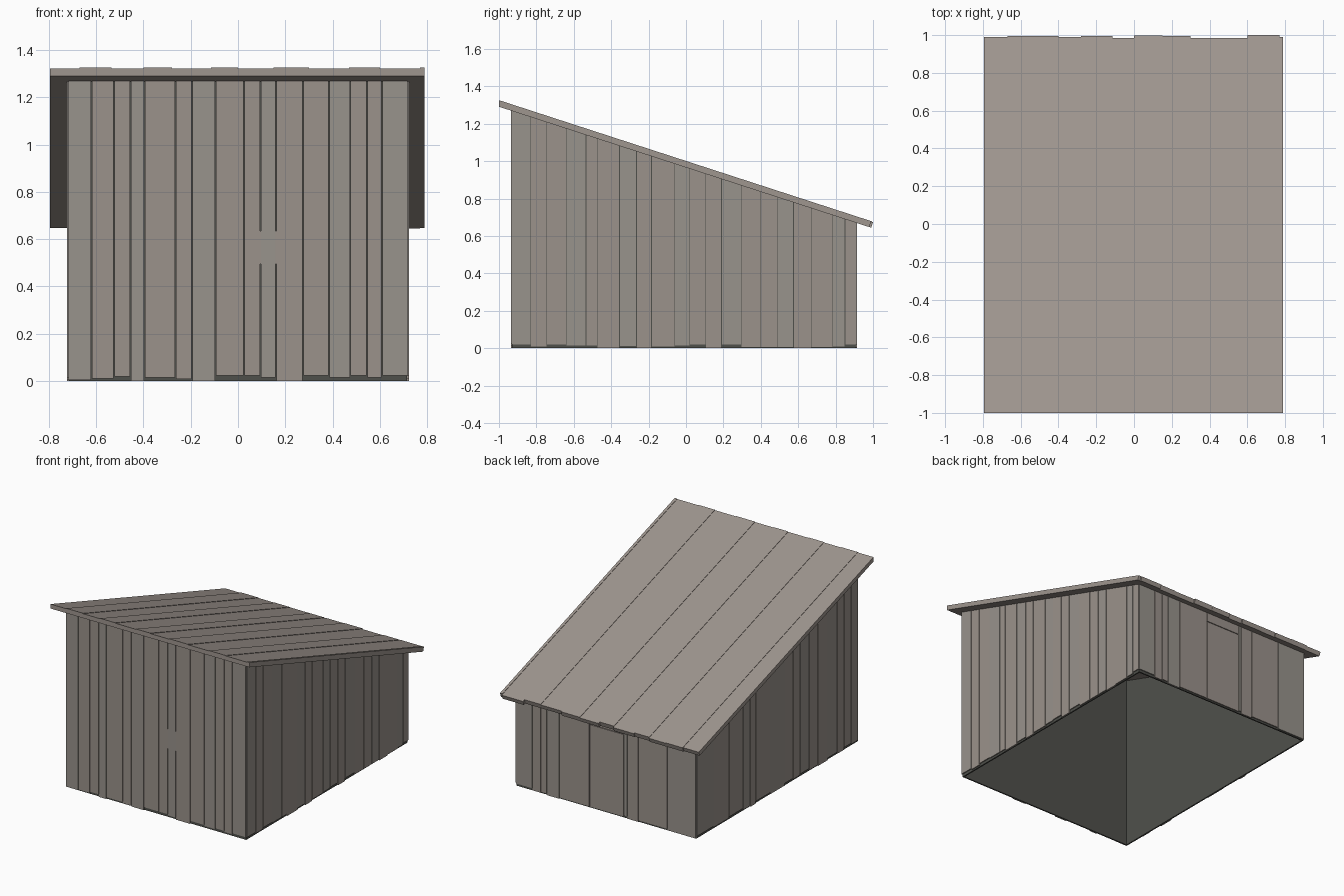
import bpy, bmesh
from mathutils import Vector

cube = bpy.data.objects.get("Cube")
if cube:
    bpy.data.objects.remove(cube, do_unlink=True)


def material(name, rgb):
    m = bpy.data.materials.new(name)
    m.use_nodes = True
    lin = [((c / 255 + 0.055) / 1.055) ** 2.4 for c in rgb] + [1]
    m.diffuse_color = lin
    m.node_tree.nodes["Principled BSDF"].inputs["Base Color"].default_value = lin
    return m


WOOD = [material("brown_wood", (155, 146, 139)), material("grey_wood", (152, 147, 140))]
ROOF = [material("roof_wood", (159, 150, 143))]
DARK = [material("dark_lining", (79, 80, 75))]

SLOPE = -0.325
GAP = 0.004
THICK = 0.007          # cladding planks
LINING = 0.01          # inner shell
X, Y0, Y1 = 0.716, -0.929, 0.907   # outside of the inner shell


def under_roof(y):
    return 0.966 + SLOPE * y


def prism(bm, points, push, mat=0):
    """Solid from a flat outline pushed along a vector."""
    a = [bm.verts.new(p) for p in points]
    b = [bm.verts.new(Vector(p) + Vector(push)) for p in points]
    faces = [bm.faces.new(a), bm.faces.new(b[::-1])]
    n = len(a)
    for i in range(n):
        faces.append(bm.faces.new((a[i], b[i], b[(i + 1) % n], a[(i + 1) % n])))
    for f in faces:
        f.material_index = mat


def panel(bm, p, q, z, push, mat=0):
    """Upright board between two ground points, cut to the roof slope."""
    prism(bm, [(p.x, p.y, z), (q.x, q.y, z), (q.x, q.y, under_roof(q.y) + 0.002),
               (p.x, p.y, under_roof(p.y) + 0.002)], push, mat)


def finish(bm, name, mats):
    bmesh.ops.recalc_face_normals(bm, faces=bm.faces)
    me = bpy.data.meshes.new(name)
    bm.to_mesh(me)
    bm.free()
    for m in mats:
        me.materials.append(m)
    ob = bpy.data.objects.new(name, me)
    bpy.context.collection.objects.link(ob)


def wall(name, cuts, lift, place, push):
    """Row of planks; lift is the height of each foot in thousandths."""
    bm = bmesh.new()
    for i, (u0, u1) in enumerate(zip(cuts, cuts[1:])):
        panel(bm, place(u0 + GAP / 2), place(u1 - GAP / 2), lift[i % len(lift)] / 1000,
              push, 0 if i % 3 else 1)
    finish(bm, name, WOOD)


# Front wall
front = [-.719, -.62, -.525, -.455, -.395, -.265, -.195, -.095, .025, .095, .16,
         .275, .385, .475, .545, .61, .719]
wall("front_wall", front, [4, 10, 18, 0, 14, 8, 0, 22, 22, 14, 0, 22, 15, 22, 15, 22],
     lambda u: Vector((u, Y0, 0)), (0, -THICK, 0))

# Back wall, with an opening where the door sits
back = [-.719, -.49, -.26, -.17, -.145, .13, .37, .47, .52, .585, .719]
wall("back_wall", back, [6, 14, 2, 18, 605, 10, 0, 12, 4, 18],
     lambda u: Vector((u, Y1, 0)), (0, THICK, 0))

# Side walls
right = [-.931, -.83, -.745, -.64, -.535, -.475, -.355, -.265, -.185, -.06, .02, .105,
         .19, .295, .40, .49, .575, .67, .785, .85, .909]
wall("plus_x_wall", right, [20, 10, 20, 15, 15, 0, 12, 0, 10, 15, 20, 0, 20, 6, 6, 6, 0, 6, 10, 20],
     lambda u: Vector((X, u, 0)), (THICK, 0, 0))
left = [-.931, -.85, -.77, -.69, -.58, -.47, -.37, -.27, -.19, -.09, .07, .24, .30,
        .38, .54, .72, .909]
wall("minus_x_wall", left, [12, 20, 4, 16, 0, 8, 20],
     lambda u: Vector((-X, u, 0)), (-THICK, 0, 0))

# Door in the back wall
bm = bmesh.new()
prism(bm, [(-.143, Y1, .01), (.126, Y1, .01), (.126, Y1, .6), (-.143, Y1, .6)], (0, THICK, 0))
finish(bm, "door", WOOD)

# Hollow dark lining, open underneath
bm = bmesh.new()
for s in (-1, 1):
    panel(bm, Vector((s * X, Y0, 0)), Vector((s * X, Y1, 0)), 0, (-s * LINING, 0, 0))
inner = X - LINING
for y, push in ((Y0, LINING), (Y1, -LINING)):
    panel(bm, Vector((-inner, y, 0)), Vector((inner, y, 0)), 0, (0, push, 0))
finish(bm, "inner_lining", DARK)

# Filler set flush in the seams of one front plank
bm = bmesh.new()
prism(bm, [(.085, Y0, .495), (.17, Y0, .495), (.17, Y0, .635), (.085, Y0, .635)],
      (0, 0.0005 - THICK, 0))
finish(bm, "front_filler", WOOD)

# Roof planks: butted, slightly uneven in height and at the back ends
bm = bmesh.new()
cuts = [-.795, -.67, -.535, -.4, -.28, -.115, 0, .15, .3, .47, .6, .77, .79]
ends = [.99, .996, .996, .99, .995, .985, .997, .995, .985, .985, 1, .99]
for i, (u0, u1) in enumerate(zip(cuts, cuts[1:])):
    e, top = ends[i], 0.032 + 0.003 * (i % 2)
    prism(bm, [(u0, -1, under_roof(-1)), (u0, e - 0.01, under_roof(e - 0.01)),
               (u0, e, under_roof(e) + top), (u0, -1, under_roof(-1) + top)],
          (u1 - u0, 0, 0))
finish(bm, "roof_planks", ROOF)
